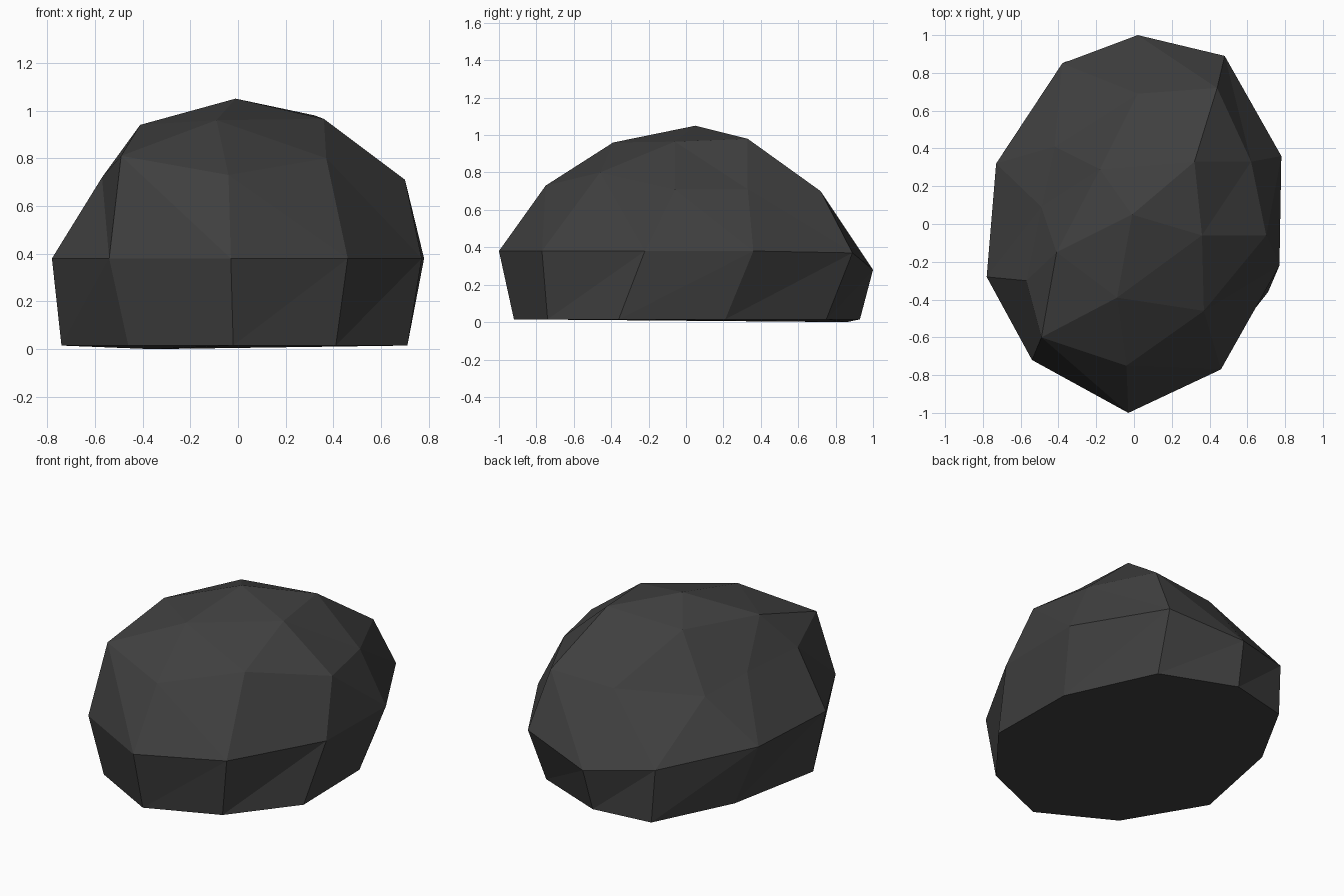
import bpy
import bmesh

# Remove the default cube only
default_cube = bpy.data.objects.get("Cube")
if default_cube:
    bpy.data.objects.remove(default_cube, do_unlink=True)


def make_material(name, colour):
    material = bpy.data.materials.new(name)
    material.use_nodes = True
    material.diffuse_color = colour
    shader = next(node for node in material.node_tree.nodes
                  if node.type == "BSDF_PRINCIPLED")
    shader.inputs["Base Color"].default_value = colour
    shader.inputs["Roughness"].default_value = 0.9
    return material


def add_ring(bm, points):
    return [bm.verts.new(point) for point in points]


def bridge(bm, lower, upper, lean_right):
    """Join two equal rings with triangles, all diagonals leaning one way."""
    count = len(lower)
    for i in range(count):
        j = (i + 1) % count
        if lean_right:
            bm.faces.new((lower[i], lower[j], upper[i]))
            bm.faces.new((lower[j], upper[j], upper[i]))
        else:
            bm.faces.new((lower[i], lower[j], upper[j]))
            bm.faces.new((lower[i], upper[j], upper[i]))


def cap(bm, shoulder, crown, peak):
    """Close a ring with half as many crown points and one peak."""
    count = len(crown)
    for k in range(count):
        left, middle, right = (shoulder[(2 * k + s) % len(shoulder)]
                               for s in (-1, 0, 1))
        following = crown[(k + 1) % count]
        bm.faces.new((left, middle, crown[k]))
        bm.faces.new((middle, right, crown[k]))
        bm.faces.new((right, following, crown[k]))
        bm.faces.new((crown[k], following, peak))


bm = bmesh.new()

# Flat footing, counter-clockwise from the front
footing = add_ring(bm, [(x, y, 0.015) for x, y in (
    (-.02, -.92), (.41, -.74), (.71, -.36), (.7, .21), (.45, .75),
    (0, .93), (-.36, .86), (-.62, .4), (-.74, -.21), (-.46, -.68))])
footing[6].co.z = 0

# Widest belt of the boulder
belt = add_ring(bm, (
    (-.03, -1, .38), (.46, -.77, .38), (.77, -.22, .38), (.78, .36, .38),
    (.48, .89, .37), (.02, 1, .28), (-.38, .85, .33), (-.73, .32, .37),
    (-.78, -.28, .38), (-.54, -.72, .38)))

# Uneven shoulder with a notch on one side
shoulder = add_ring(bm, (
    (-.04, -.75, .73), (.37, -.46, .8), (.7, -.06, .71), (.62, .33, .71),
    (.44, .72, .7), (.02, .69, .68), (-.42, .41, .64), (-.49, .09, .69),
    (-.57, -.3, .72), (-.49, -.6, .81)))

# Crown and peak
crown = add_ring(bm, (
    (-.09, -.39, .96), (.36, -.06, .965), (.32, .33, .98),
    (-.18, .29, .95), (-.41, -.15, .94)))
peak = bm.verts.new((-.01, .05, 1.05))

# Skin the rings from the ground up
bm.faces.new(list(reversed(footing)))
bridge(bm, footing, belt, lean_right=False)
bridge(bm, belt, shoulder, lean_right=True)
cap(bm, shoulder, crown, peak)
bmesh.ops.recalc_face_normals(bm, faces=bm.faces[:])

# Boulder object, flat shaded
mesh = bpy.data.meshes.new("boulder")
bm.to_mesh(mesh)
bm.free()
mesh.materials.append(make_material("dark grey stone", (0.05, 0.05, 0.05, 1)))
boulder = bpy.data.objects.new("boulder", mesh)
bpy.context.collection.objects.link(boulder)
